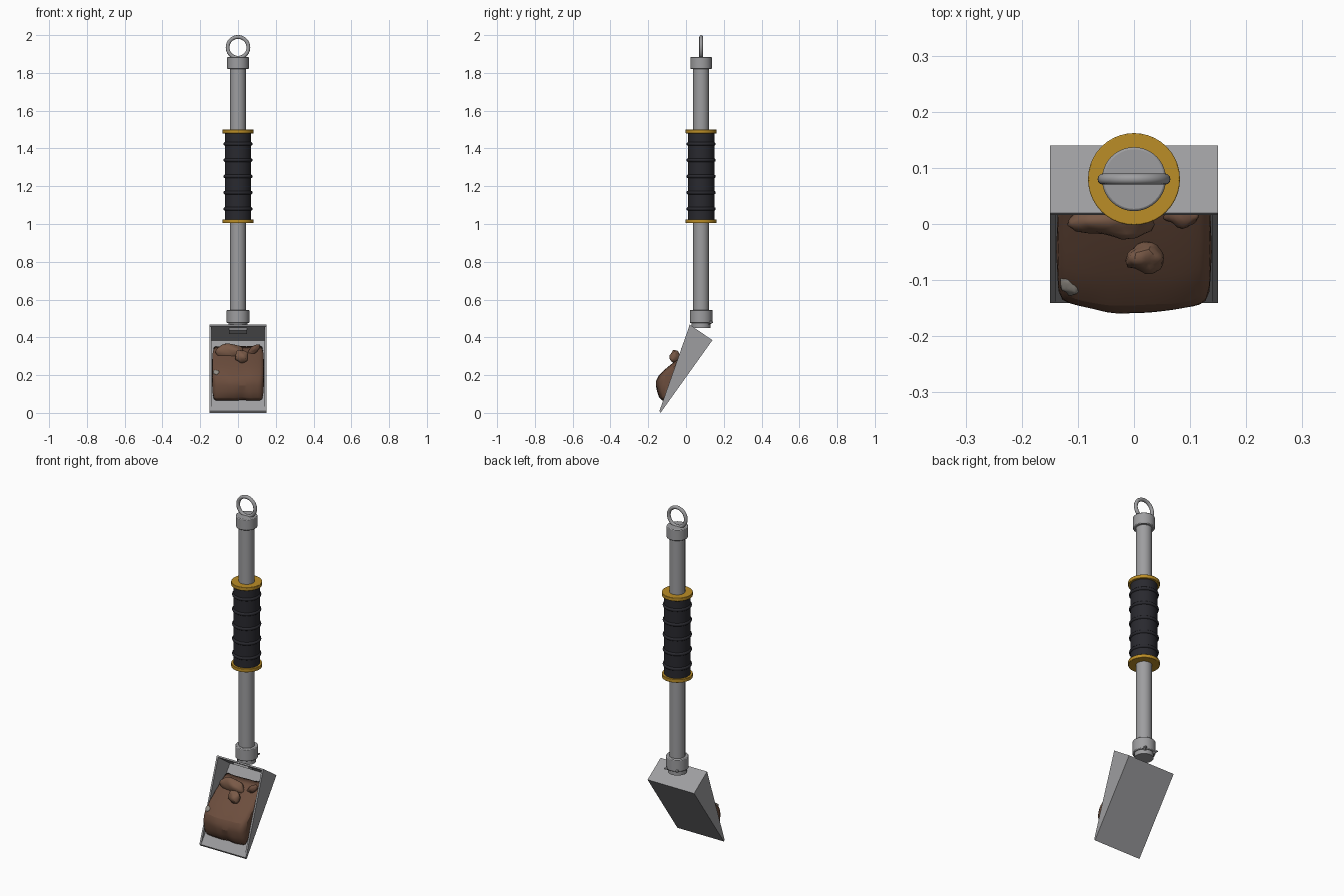
import bpy, bmesh, math
from mathutils import Vector, noise

if "Cube" in bpy.data.objects:
    bpy.data.objects.remove(bpy.data.objects["Cube"])


def material(name, rgb):
    m = bpy.data.materials.new(name)
    m.use_nodes = True
    m.diffuse_color = (*rgb, 1)
    m.node_tree.nodes["Principled BSDF"].inputs["Base Color"].default_value = (*rgb, 1)
    return m


STEEL = material("steel grey", (0.34, 0.34, 0.35))
GOLD = material("ochre yellow", (0.5, 0.27, 0.02))
RUBBER = material("black rubber", (0.022, 0.022, 0.028))
SOIL = material("brown soil", (0.15, 0.075, 0.047))
CLOD = material("light brown clod", (0.19, 0.1, 0.062))
PEBBLE = material("grey pebble", (0.28, 0.26, 0.23))

AXIS_Y = 0.08


def finish(obj, name, mat, smooth=True):
    obj.name = name
    obj.data.materials.append(mat)
    if smooth:
        bpy.ops.object.select_all(action='DESELECT')
        obj.select_set(True)
        bpy.context.view_layer.objects.active = obj
        bpy.ops.object.shade_smooth_by_angle(angle=math.radians(35))
    return obj


def mesh_object(name, bm, mat, smooth=False):
    bmesh.ops.recalc_face_normals(bm, faces=bm.faces)
    me = bpy.data.meshes.new(name)
    bm.to_mesh(me)
    bm.free()
    obj = bpy.data.objects.new(name, me)
    bpy.context.collection.objects.link(obj)
    return finish(obj, name, mat, smooth)


def tube(name, radius, z0, z1, mat, bevel=0):
    bpy.ops.mesh.primitive_cylinder_add(vertices=40, radius=radius, depth=z1 - z0,
                                        location=(0, AXIS_Y, (z0 + z1) / 2))
    obj = finish(bpy.context.object, name, mat)
    if bevel:
        mod = obj.modifiers.new("rounded edge", 'BEVEL')
        mod.width, mod.segments = bevel, 2
    return obj


def ring(name, major, minor, loc, rot, mat):
    bpy.ops.mesh.primitive_torus_add(major_radius=major, minor_radius=minor, major_segments=40,
                                     minor_segments=12, location=loc, rotation=rot)
    return finish(bpy.context.object, name, mat)


def prism(name, outline, x0, x1, mat):
    """Extrude a side outline of (y, z) points from x0 to x1."""
    bm = bmesh.new()
    face = bm.faces.new([bm.verts.new((x0, y, z)) for y, z in outline])
    ext = bmesh.ops.extrude_face_region(bm, geom=[face])
    moved = [v for v in ext["geom"] if isinstance(v, bmesh.types.BMVert)]
    bmesh.ops.translate(bm, verts=moved, vec=(x1 - x0, 0, 0))
    return mesh_object(name, bm, mat)


# Shaft, end fittings and hanging ring
tube("shaft", 0.042, 0.46, 1.85, STEEL)
tube("top_cap", 0.057, 1.82, 1.885, STEEL, 0.004)
tube("lower_collar", 0.06, 0.475, 0.545, STEEL, 0.004)
tube("lower_neck", 0.05, 0.45, 0.48, STEEL)
ring("hanging_ring", 0.055, 0.01, (0, AXIS_Y, 1.935), (math.pi / 2, 0, 0), STEEL)

# Grip with raised ribs and end flanges
tube("grip", 0.07, 1.02, 1.48, RUBBER)
for i in range(5):
    ring("grip_rib", 0.068, 0.0095, (0, AXIS_Y, 1.08 + i * 0.086), (0, 0, 0), RUBBER)
for z in (1.005, 1.48):
    tube("grip_flange", 0.082, z, z + 0.02, GOLD, 0.002)

# Scoop: open wedge of sheet metal
TIP, HEEL, BROW = (-0.135, 0.0), (0.14, 0.385), (0.02, 0.467)
for side in (-1, 1):
    prism("scoop_side", (TIP, HEEL, BROW, (-0.14, 0.012)), side * 0.14, side * 0.15, STEEL)
prism("scoop_floor", (TIP, HEEL, (0.131, 0.391), (-0.141, 0.01)), -0.15, 0.15, STEEL)
prism("scoop_top", (BROW, HEEL, (0.134, 0.377), (0.016, 0.459)), -0.15, 0.15, STEEL)
prism("mounting_tab", ((0.03, 0.452), (0.07, 0.425), (0.064, 0.417), (0.024, 0.44)),
      -0.048, 0.048, STEEL)

# Small locking spurs behind the collar
for side in (-1, 1):
    bpy.ops.mesh.primitive_cone_add(vertices=6, radius1=0.018, radius2=0.004, depth=0.04,
                                    location=(side * 0.03, AXIS_Y + 0.045, 0.48),
                                    rotation=(-math.pi / 2, 0, -side * 0.5))
    finish(bpy.context.object, "locking_spur", STEEL, False)

# Soil heap: a bulging side profile swept across the scoop
heap = ((-0.115, 0.04), (-0.14, 0.075), (-0.162, 0.15), (-0.155, 0.195), (-0.09, 0.25),
        (-0.035, 0.29), (0.03, 0.335), (0.125, 0.388))
COLS = 13
bm = bmesh.new()
columns = []
for c in range(COLS):
    t = c / (COLS - 1) * 2 - 1
    col = []
    for r, (y, z) in enumerate(heap):
        inner = 0 < r < len(heap) - 1
        lump = noise.noise(Vector((t * 3, r * 0.9, 4))) * 0.014
        col.append(bm.verts.new((t * 0.14, y + (0.024 * abs(t) ** 3 + lump) * inner,
                                 z + lump * 0.6 * inner)))
    columns.append(col)
for a, b in zip(columns, columns[1:]):
    for r in range(len(heap) - 1):
        bm.faces.new((a[r], b[r], b[r + 1], a[r + 1]))
    bm.faces.new((a[0], a[-1], b[-1], b[0]))
bm.faces.new(columns[0])
bm.faces.new(columns[-1][::-1])
soil = mesh_object("soil_heap", bm, SOIL, True)
soil.modifiers.new("soft lumps", 'SUBSURF').levels = 1


# Clods and a pebble resting on the heap
def lump(name, loc, size, tilt, mat, seed):
    bm = bmesh.new()
    bmesh.ops.create_icosphere(bm, subdivisions=3, radius=1)
    for v in bm.verts:
        v.co *= 1 + 0.3 * noise.noise(v.co * 1.3 + Vector((seed, seed, 0)))
    obj = mesh_object(name, bm, mat, True)
    obj.location, obj.scale, obj.rotation_euler = loc, size, (0, tilt, 0)


lump("large_clod", (-0.035, 0.01, 0.32), (0.075, 0.035, 0.042), 0.1, CLOD, 1.7)
lump("round_clod", (0.02, -0.06, 0.298), (0.035, 0.026, 0.034), 0.0, CLOD, 5.2)
lump("side_clod", (0.085, 0.015, 0.335), (0.038, 0.02, 0.018), -0.7, SOIL, 8.4)
lump("pebble", (-0.113, -0.1, 0.21), (0.019, 0.028, 0.018), 0.2, PEBBLE, 3.1)
